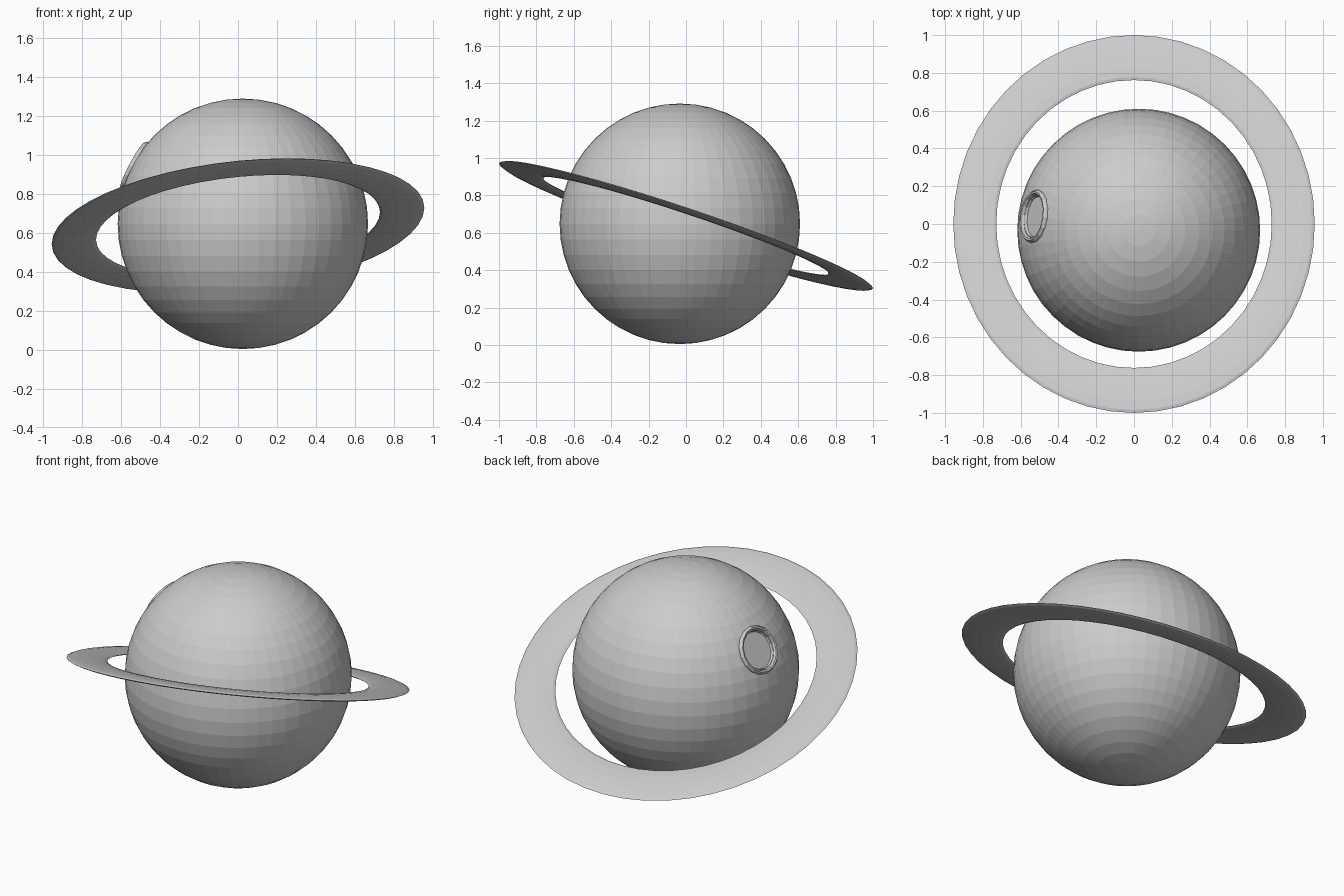
import bpy, bmesh, math
from mathutils import Vector, Matrix

if "Cube" in bpy.data.objects:
    bpy.data.objects.remove(bpy.data.objects["Cube"], do_unlink=True)

GREY = (0.6, 0.6, 0.6, 1)
grey = bpy.data.materials.new("plain_grey")
grey.use_nodes = True
grey.diffuse_color = GREY
grey.node_tree.nodes["Principled BSDF"].inputs["Base Color"].default_value = GREY


def add_object(name, bm):
    bmesh.ops.recalc_face_normals(bm, faces=bm.faces)
    mesh = bpy.data.meshes.new(name)
    bm.to_mesh(mesh)
    bm.free()
    mesh.materials.append(grey)
    obj = bpy.data.objects.new(name, mesh)
    bpy.context.collection.objects.link(obj)
    return obj


def lathe(name, profile, sides):
    """Turn a closed (radius, height) profile around z."""
    bm = bmesh.new()
    loops = []
    for i in range(sides):
        a = math.tau * i / sides
        loops.append([bm.verts.new((r * math.cos(a), r * math.sin(a), z)) for r, z in profile])
    n = len(profile)
    for i in range(sides):
        here, there = loops[i], loops[(i + 1) % sides]
        for j in range(n):
            k = (j + 1) % n
            bm.faces.new((here[j], there[j], there[k], here[k]))
    return add_object(name, bm)


# Planet body
RADIUS = 0.643
centre = Vector((0.025, -0.033, 0.648))
bm = bmesh.new()
bmesh.ops.create_uvsphere(bm, u_segments=48, v_segments=24, radius=RADIUS)
planet = add_object("planet", bm)
planet.location = centre

# Crater frame: z points out of the planet surface
outward = Vector((-0.565, 0.075, 0.3)).normalized()
crater_frame = Matrix.Translation(centre + outward * RADIUS) @ outward.to_track_quat("Z", "Y").to_matrix().to_4x4()

# Flat-bottomed recess
bm = bmesh.new()
bmesh.ops.create_cone(bm, cap_ends=True, segments=16, radius1=0.112, radius2=0.112, depth=0.1)
cutter = add_object("crater_cutter", bm)
cutter.matrix_world = crater_frame @ Matrix.Translation((0, 0, 0.022))
cutter.hide_render = True
cutter.hide_viewport = True
cut = planet.modifiers.new("crater_recess", "BOOLEAN")
cut.operation = "DIFFERENCE"
cut.solver = "EXACT"
cut.object = cutter

# Raised crater rim
rim = lathe("crater_rim", [(0.144, -0.04), (0.141, -0.008), (0.132, 0.004), (0.122, 0.002),
                           (0.108, -0.028), (0.108, -0.04)], 16)
rim.matrix_world = crater_frame

# Planetary ring: flattened rounded section, stretched and tilted
MIDDLE, HALF_WIDTH, HALF_THICK = 0.881, 0.119, 0.014
section = []
for i in range(12):
    a = math.tau * i / 12
    section.append((MIDDLE + HALF_WIDTH * math.cos(a), HALF_THICK * math.sin(a)))
ring = lathe("planetary_ring", section, 48)
ring.matrix_world = Matrix(((0.957, 0, 0, 0),
                            (0, 1, 0, 0),
                            (0.097, -0.333, 1, 0.637),
                            (0, 0, 0, 1)))
# Keep the sheared tilt by storing it in the mesh
tilt = Matrix(((0.957, 0, 0, 0), (0, 1, 0, 0), (0.093, -0.333, 1, 0.637), (0, 0, 0, 1)))
ring.matrix_world = Matrix.Identity(4)
ring.data.transform(tilt)
